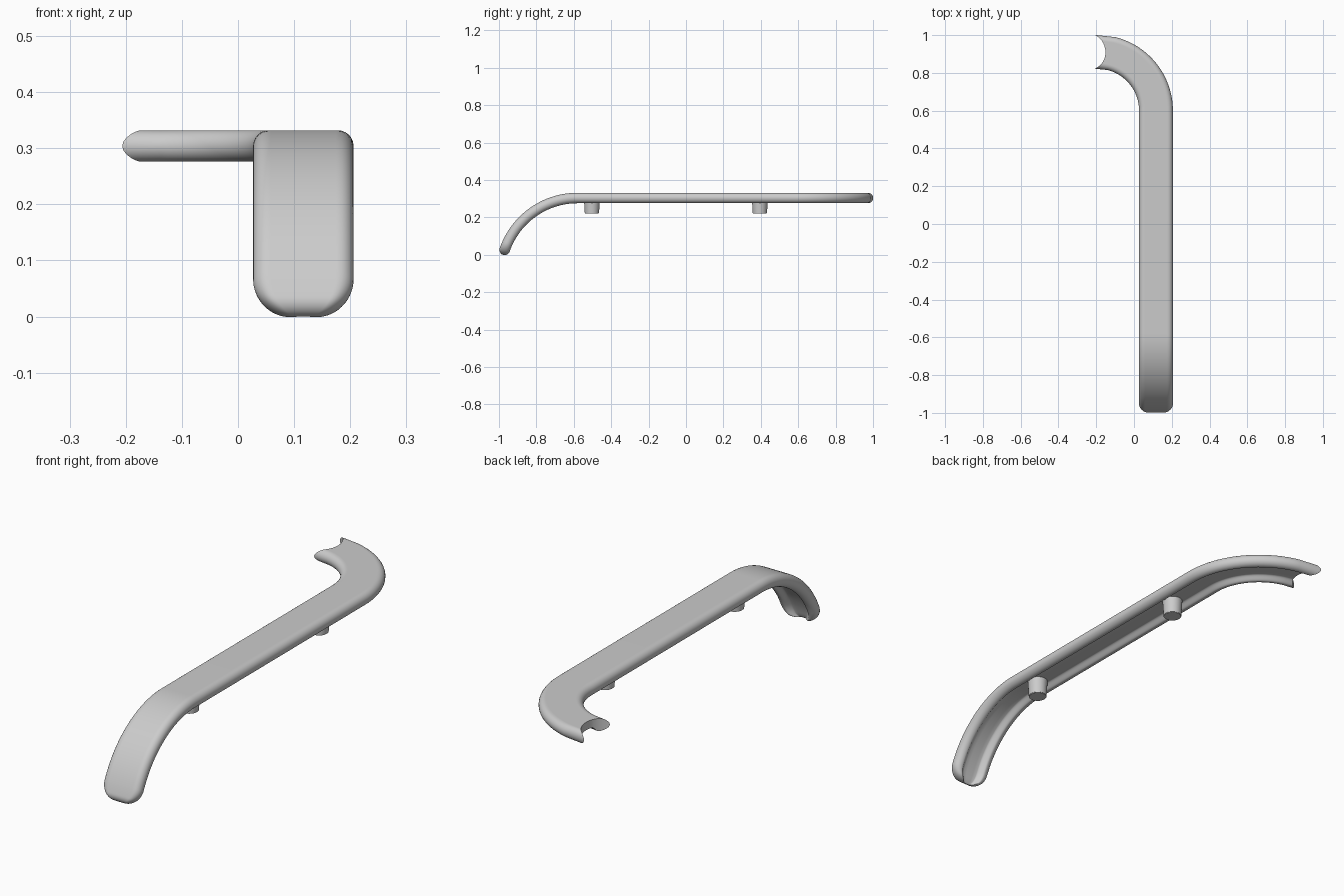
import bpy
import bmesh
from math import sin, cos, sqrt, radians, pi

old = bpy.data.objects.get("Cube")
if old:
    bpy.data.objects.remove(old, do_unlink=True)

HALF, EDGE = 0.0895, 0.028         # half width and edge rounding radius
MID_X, MID_Z = 0.1165, 0.304       # centre line of the straight run
FRONT_Y, FRONT_R = -0.58, 0.412    # downward bend
BACK_X, BACK_Y = -0.195, 0.6       # sideways bend centre
BACK_R = MID_X - BACK_X
TIP, CORNER = 0.538, 0.07          # length of the front arc, tip corner radius

grey = bpy.data.materials.new("light_grey")
grey.use_nodes = True
grey.diffuse_color = (0.6, 0.6, 0.6, 1)
grey.node_tree.nodes["Principled BSDF"].inputs["Base Color"].default_value = (0.6, 0.6, 0.6, 1)


def finish(bm, name):
    bmesh.ops.remove_doubles(bm, verts=bm.verts, dist=0.00005)
    bmesh.ops.recalc_face_normals(bm, faces=bm.faces)
    mesh = bpy.data.meshes.new(name)
    bm.to_mesh(mesh)
    bm.free()
    obj = bpy.data.objects.new(name, mesh)
    obj.data.materials.append(grey)
    bpy.context.collection.objects.link(obj)
    bpy.ops.object.select_all(action='DESELECT')
    obj.select_set(True)
    bpy.context.view_layer.objects.active = obj
    bpy.ops.object.shade_smooth_by_angle(angle=radians(40))
    return obj


# Cross-section: rounded edges, flat top, shallow channel underneath
def top(u):
    d = max(0, abs(u) - (HALF - EDGE))
    return sqrt(max(0, EDGE ** 2 - d ** 2))


def bottom(u):
    t = min(1, max(0, (0.061 - abs(u)) / 0.027))
    return -top(u) + 0.021 * t * t * (3 - 2 * t)


half = [HALF - EDGE + EDGE * cos(radians(a)) for a in range(0, 91, 15)]
half += [0.058, 0.054, 0.05, 0.046, 0.042, 0.038, 0.034, 0.017]
across = half + [0] + [-u for u in reversed(half)]
section = [(u, top(u)) for u in across] + [(u, bottom(u)) for u in reversed(across)]


# Sweep positions
def front_point(s, u, z):
    a = s / FRONT_R
    return (MID_X + u, FRONT_Y - (FRONT_R + z) * sin(a), MID_Z - FRONT_R + (FRONT_R + z) * cos(a))


def back_point(a, u, z):
    r = BACK_R + u
    return (BACK_X + r * cos(a), BACK_Y + r * sin(a), MID_Z + z)


def scooped_point(u, z):
    x = -0.251 + sqrt(0.01 - u * u)
    return (x, BACK_Y + sqrt((BACK_R + u) ** 2 - (x - BACK_X) ** 2), MID_Z + z)


rows = []
# Rounded front tip, narrowing in plan and thinning at the rim
for i in range(16, 0, -1):
    t = i / 16 * pi / 2
    s = TIP - CORNER * (1 - sin(t))
    width = (HALF - CORNER * (1 - cos(t))) / HALF
    d = max(0, (s - TIP + EDGE) / EDGE)
    thick = sqrt(max(0, 1 - d * d))
    rows.append([front_point(s, u * width, z * thick) for u, z in section])
# Downward bend, straight run, sideways bend
for i in range(24, -1, -1):
    s = (TIP - CORNER) * i / 24
    rows.append([front_point(s, u, z) for u, z in section])
for i in range(21):
    rows.append([back_point(radians(76) * i / 20, u, z) for u, z in section])
# Concave back end
rows.append([scooped_point(u, z) for u, z in section])

bm = bmesh.new()
grid = [[bm.verts.new(p) for p in row] for row in rows]
count = len(section)
for a, b in zip(grid, grid[1:]):
    for j in range(count):
        k = (j + 1) % count
        bm.faces.new((a[j], a[k], b[k], b[j]))
for row in (grid[0], grid[-1]):
    for j in range(count // 2 - 1):
        bm.faces.new((row[j], row[j + 1], row[count - 2 - j], row[count - 1 - j]))
finish(bm, "armrest_rail")

# Tapered mounting pegs
for name, y in (("front_peg", -0.503), ("back_peg", 0.395)):
    bm = bmesh.new()
    bmesh.ops.create_cone(bm, cap_ends=True, segments=32, radius1=0.038, radius2=0.043, depth=0.084)
    bmesh.ops.translate(bm, verts=bm.verts, vec=(MID_X, y, 0.264))
    rim = [e for e in bm.edges if all(v.co.z < 0.25 for v in e.verts)]
    bmesh.ops.bevel(bm, geom=rim, offset=0.002, segments=2, affect='EDGES')
    finish(bm, name)
